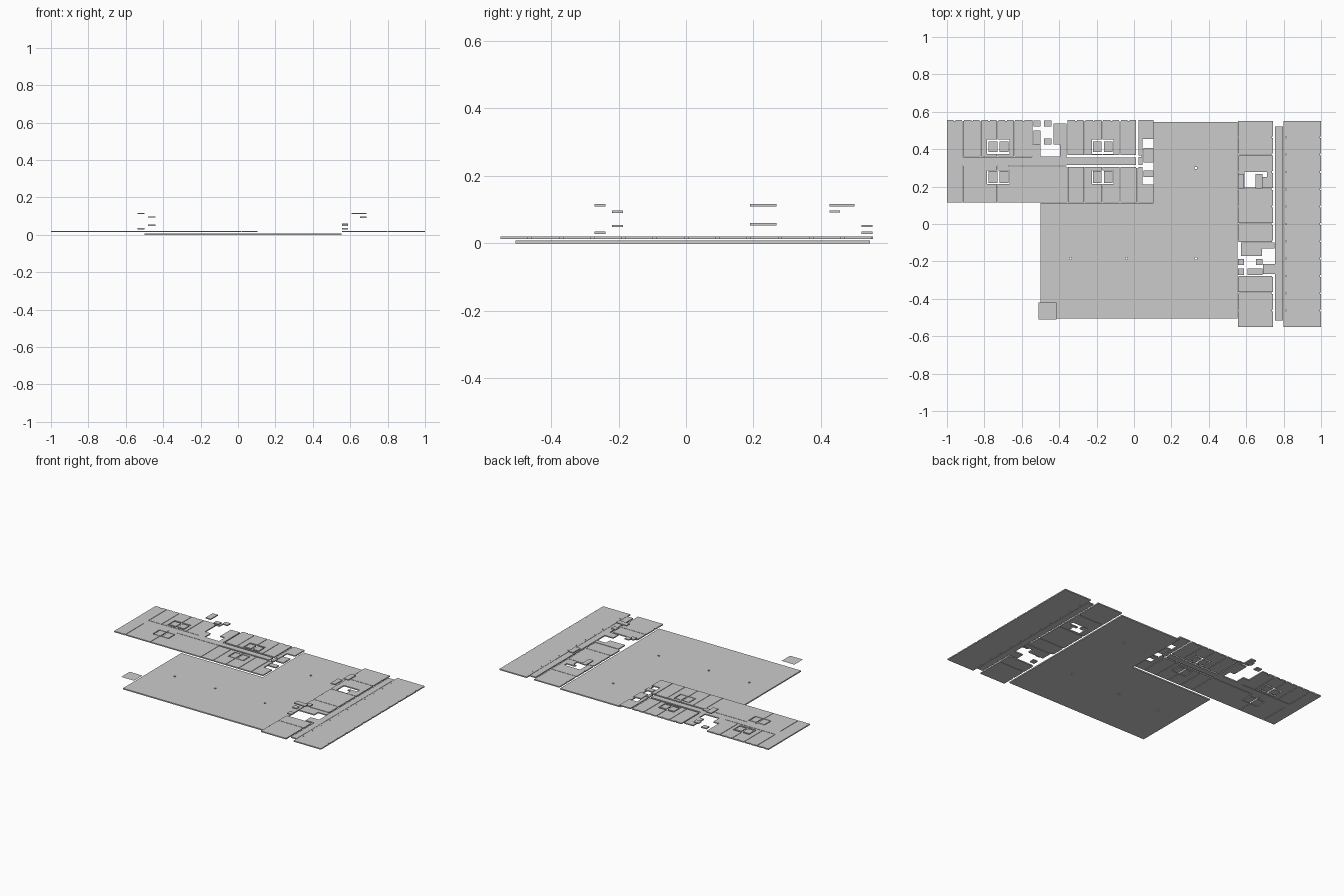
import bpy, bmesh

def make_slab(name, paint, z0, z1):
    """Paint (sign, x0, y0, x1, y1) rectangles in order, then extrude the result."""
    xs = sorted({round(v, 4) for p in paint for v in (p[1], p[3])})
    ys = sorted({round(v, 4) for p in paint for v in (p[2], p[4])})
    bm = bmesh.new()
    verts = {}

    def vert(x, y):
        if (x, y) not in verts:
            verts[(x, y)] = bm.verts.new((x, y, z0))
        return verts[(x, y)]

    for a, b in zip(xs, xs[1:]):
        for c, d in zip(ys, ys[1:]):
            cx, cy = (a + b) / 2, (c + d) / 2
            solid = False
            for s, x0, y0, x1, y1 in paint:
                if x0 < cx < x1 and y0 < cy < y1:
                    solid = s > 0
            if solid:
                bm.faces.new([vert(a, c), vert(b, c), vert(b, d), vert(a, d)])
    if z1 > z0:
        ext = bmesh.ops.extrude_face_region(bm, geom=bm.faces[:], use_keep_orig=True)
        for g in ext["geom"]:
            if isinstance(g, bmesh.types.BMVert):
                g.co.z = z1
        bmesh.ops.recalc_face_normals(bm, faces=bm.faces)
        bmesh.ops.dissolve_limit(bm, angle_limit=0.01, verts=bm.verts[:], edges=bm.edges[:])
    me = bpy.data.meshes.new(name)
    bm.to_mesh(me)
    bm.free()
    ob = bpy.data.objects.new(name, me)
    bpy.context.collection.objects.link(ob)
    return ob

def box(name, x0, y0, x1, y1, z0, z1):
    return make_slab(name, [(1, x0, y0, x1, y1)], z0, z1)

def vgap(x, y0, y1, w=0.003):
    return (-1, x - w / 2, y0, x + w / 2, y1)

def hgap(y, x0, x1, w=0.003):
    return (-1, x0, y - w / 2, x1, y + w / 2)

def dot(x, y, r=0.005):
    return (-1, x - r, y - r, x + r, y + r)

Z0, Z1 = 0.0135, 0.021   # storey slab
TH = 0.007               # landing thickness

# Lower courtyard slab, L-shaped, with four column holes
make_slab("ground_slab",
          [(1, -0.5, -0.505, 0.553, 0.112), (1, 0.105, 0.11, 0.553, 0.545)] +
          [dot(x, y, 0.006) for x, y in
           ((-0.34, -0.185), (-0.04, -0.185), (0.33, -0.185), (0.33, 0.30))],
          0.0, 0.008)

# Left wing: room slabs split by wall gaps
left = [(1, -1.0, 0.115, 0.105, 0.555)]
left += [vgap(x, 0.36, 0.555) for x in (-0.915, -0.82, -0.73, -0.64)]
left += [vgap(x, 0.36, 0.555) for x in (-0.265, -0.17, -0.075)]
left += [vgap(x, 0.115, 0.31) for x in (-0.915, -0.73, -0.355, -0.265, -0.17, -0.075)]
left += [hgap(0.36, -0.915, -0.545), hgap(0.31, -0.67, -0.36)]
left += [hgap(0.362, -0.36, 0.015, 0.012), hgap(0.311, -0.36, 0.105, 0.01),
         hgap(0.362, 0.01, 0.04, 0.006)]
left += [vgap(0.017, 0.30, 0.555, 0.012), vgap(0.017, 0.115, 0.31, 0.004)]
# stair core void with its floor pieces
left += [(-1, -0.543, 0.362, -0.355, 0.558),
         (1, -0.43, 0.425, -0.362, 0.538),
         (1, -0.543, 0.362, -0.50, 0.425), (1, -0.395, 0.362, -0.362, 0.43)]
# end core
left += [(-1, 0.045, 0.21, 0.105, 0.455), (1, 0.05, 0.33, 0.105, 0.405),
         (1, 0.05, 0.25, 0.105, 0.285)]
# facade notches at the columns
left += [dot(x, y, 0.005) for y in (0.555, 0.115)
         for x in (-0.96, -0.915, -0.865, -0.82, -0.775, -0.73, -0.685, -0.64, -0.59,
                   -0.31, -0.265, -0.215, -0.17, -0.12, -0.075, -0.03) if y > 0.5]
# light wells
wells = [(-0.785, 0.375, -0.665, 0.452), (-0.785, 0.215, -0.665, 0.287),
         (-0.225, 0.375, -0.11, 0.452), (-0.225, 0.215, -0.11, 0.287)]
left += [(-1, *w) for w in wells]
make_slab("left_wing_floor", left, Z0, Z1)

# Panels inside the light wells
for i, (x0, y0, x1, y1) in enumerate(wells):
    m, c = (x0 + x1) / 2, 0.386 if y0 > 0.3 else y0 + 0.004
    t = y1 - 0.012 if y0 > 0.3 else y1 - 0.004
    for side, a, b in (("left", x0 + 0.006, m - 0.006), ("right", m + 0.006, x1 - 0.006)):
        box(f"well_panel_{i + 1}_{side}", a, c, b, t, Z0, Z1)

# Right wing: two bands of rooms, corridor strip and core
right = [(1, 0.555, -0.55, 0.742, 0.55), (1, 0.797, -0.55, 1.0, 0.55),
         (1, 0.753, -0.515, 0.797, 0.52)]
right += [hgap(y, 0.555, 0.742) for y in (0.37, 0.19, 0.005, -0.365)]
right += [vgap(0.797, -0.55, 0.55, 0.002)]
ys = [-0.463 + 0.0927 * k for k in range(11)]
right += [dot(x, y) for x in (0.555, 0.744, 1.0) for y in ys]
right += [dot(0.812, y, 0.003) for y in ys]
# core void with its floor pieces
right += [(-1, 0.55, -0.278, 0.753, -0.095),
          (1, 0.572, -0.17, 0.685, -0.10), (1, 0.685, -0.13, 0.75, -0.10),
          (1, 0.69, -0.268, 0.753, -0.215)]
# second stair void
right += [(-1, 0.592, 0.195, 0.672, 0.277), (-1, 0.672, 0.235, 0.71, 0.277),
          (1, 0.65, 0.235, 0.71, 0.25)]
make_slab("right_wing_floor", right, Z0, Z1)

# Stair landings: x0, y0, x1, y1, top height
landings = [
    (-0.538, 0.52, -0.50, 0.553, 0.035), (-0.48, 0.52, -0.442, 0.553, 0.055),
    (-0.48, 0.425, -0.442, 0.457, 0.098), (-0.538, 0.425, -0.50, 0.50, 0.117),
    (0.555, -0.272, 0.588, -0.238, 0.035), (0.555, -0.22, 0.588, -0.187, 0.055),
    (0.652, -0.22, 0.687, -0.187, 0.097), (0.607, -0.272, 0.687, -0.238, 0.117),
    (0.555, 0.19, 0.588, 0.268, 0.060), (0.65, 0.19, 0.687, 0.268, 0.117),
]
for i, (x0, y0, x1, y1, z) in enumerate(landings):
    box(f"stair_landing_{i + 1}", x0, y0, x1, y1, z - TH, z)

# Thin raised plate over the front left corner
box("corner_plate", -0.51, -0.51, -0.415, -0.42, 0.083, 0.083)
